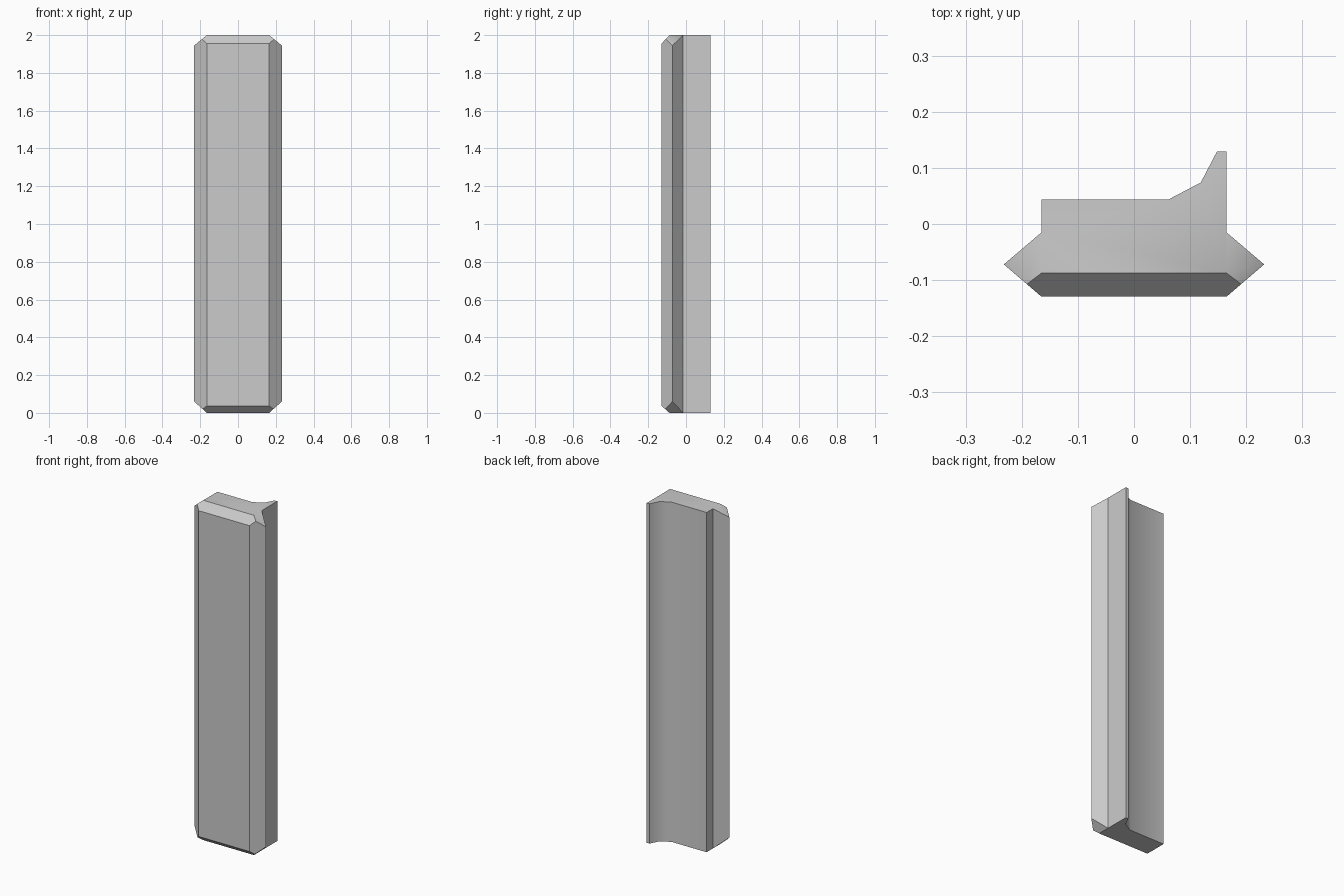
import bpy, bmesh, math
from mathutils import Vector

if "Cube" in bpy.data.objects:
    bpy.data.objects.remove(bpy.data.objects["Cube"])

HEIGHT = 2.0
WALL, TIP, FRONT = 0.165, 0.232, -0.1295

# Plan outline: slab with pointed side edges and a flared lip at the back right
outline = [
    (-WALL, FRONT), (WALL, FRONT), (TIP, -0.072), (WALL, -0.015),
    (WALL, 0.1295), (0.148, 0.1295), (0.119, 0.074), (0.062, 0.044),
    (-WALL, 0.044), (-WALL, -0.015), (-TIP, -0.072),
]

bm = bmesh.new()
base = bm.faces.new([bm.verts.new((x, y, 0)) for x, y in outline])
top = bmesh.ops.extrude_face_region(bm, geom=[base])["geom"]
bmesh.ops.translate(bm, vec=(0, 0, HEIGHT),
                    verts=[v for v in top if isinstance(v, bmesh.types.BMVert)])
bmesh.ops.recalc_face_normals(bm, faces=bm.faces[:])


def chamfer(point, normal):
    """Slice off everything beyond the plane and cap the opening."""
    bmesh.ops.bisect_plane(bm, geom=bm.verts[:] + bm.edges[:] + bm.faces[:],
                           dist=1e-5, plane_co=Vector(point),
                           plane_no=Vector(normal).normalized(), clear_outer=True)
    bmesh.ops.holes_fill(bm, edges=[e for e in bm.edges if e.is_boundary], sides=0)


# Chamfers at both ends: along the front edge and across each pointed side
for z, up, front_drop, side_drop in ((HEIGHT, 1, 0.045, 0.055), (0, -1, 0.037, 0.06)):
    chamfer((0, -0.0875, z), (0, -front_drop, up * (-0.0875 - FRONT)))
    for side in (-1, 1):
        chamfer((side * WALL, 0, z), (side * side_drop, 0, up * (TIP - WALL)))

bmesh.ops.recalc_face_normals(bm, faces=bm.faces[:])
mesh = bpy.data.meshes.new("panel_post")
bm.to_mesh(mesh)
bm.free()
post = bpy.data.objects.new("panel_post", mesh)
bpy.context.collection.objects.link(post)

# Smooth the hollow of the lip, keep every chamfer crisp
bpy.context.view_layer.objects.active = post
post.select_set(True)
bpy.ops.object.shade_smooth_by_angle(angle=math.radians(40))
